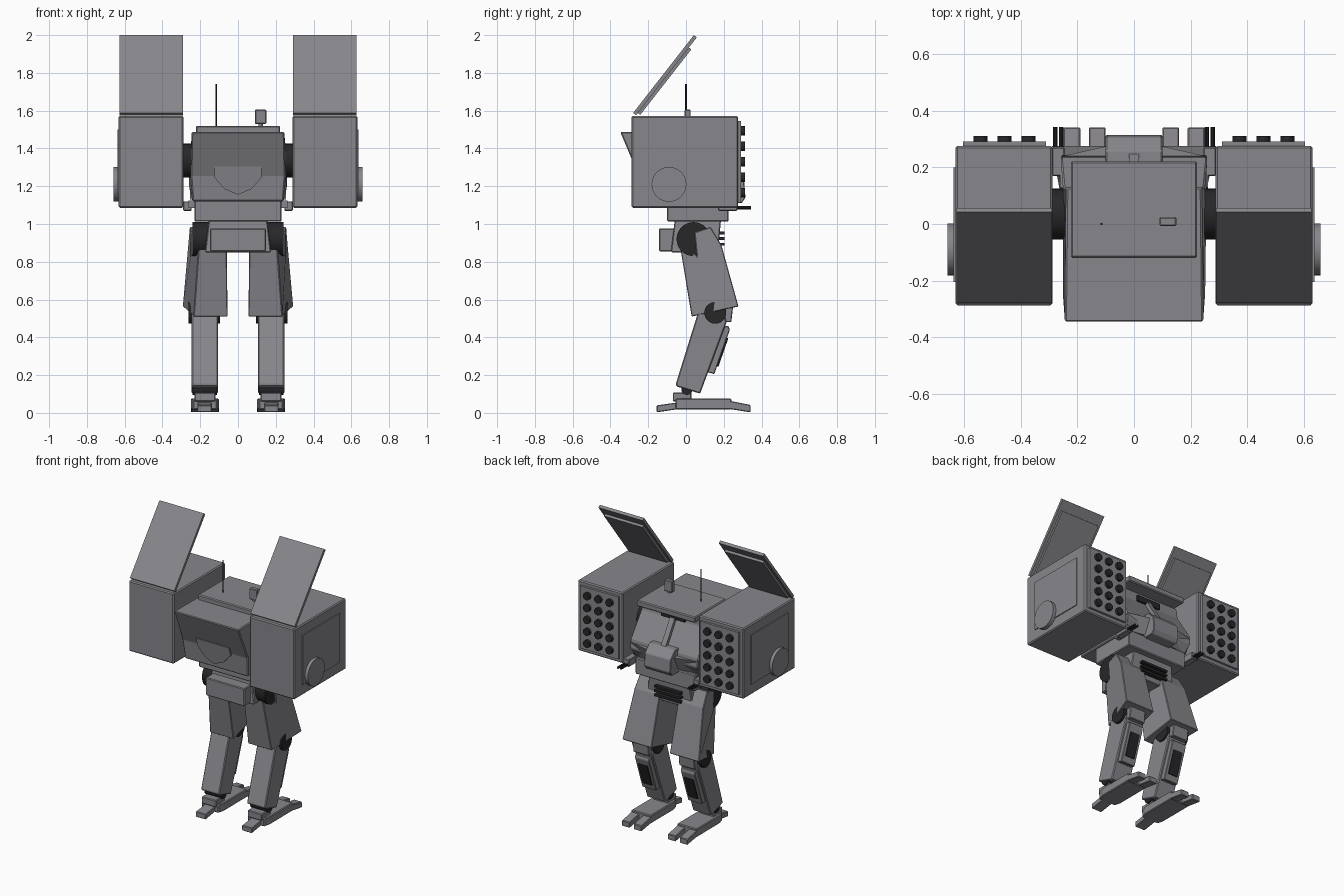
import bpy, bmesh, math
from mathutils import Vector, Matrix

if "Cube" in bpy.data.objects:
    bpy.data.objects.remove(bpy.data.objects["Cube"])


def material(name, rgb):
    m = bpy.data.materials.new(name)
    m.diffuse_color = (*rgb, 1)
    m.use_nodes = True
    m.node_tree.nodes["Principled BSDF"].inputs["Base Color"].default_value = m.diffuse_color
    return m


dark = material("dark_metal", (.02, .02, .022))
grey = material("armour_grey", (.245, .24, .262))


def finish(name, bm, mirror=False, bevel=0.0, mat=grey, smooth=False):
    bmesh.ops.recalc_face_normals(bm, faces=bm.faces)
    me = bpy.data.meshes.new(name)
    bm.to_mesh(me)
    bm.free()
    ob = bpy.data.objects.new(name, me)
    bpy.context.collection.objects.link(ob)
    me.materials.append(mat)
    if smooth:
        bpy.ops.object.select_all(action='DESELECT')
        ob.select_set(True)
        bpy.context.view_layer.objects.active = ob
        bpy.ops.object.shade_smooth_by_angle(angle=math.radians(35))
    if bevel:
        m = ob.modifiers.new("bevel", 'BEVEL')
        m.width, m.segments, m.limit_method = bevel, 1, 'ANGLE'
    if mirror:
        ob.modifiers.new("mirror", 'MIRROR')
    return ob


def loft(name, a, b, **kw):
    """Solid between two matching outlines."""
    bm = bmesh.new()
    va, vb = [bm.verts.new(p) for p in a], [bm.verts.new(p) for p in b]
    n = len(a)
    bm.faces.new(va)
    bm.faces.new(vb[::-1])
    for i in range(n):
        j = (i + 1) % n
        bm.faces.new((va[j], va[i], vb[i], vb[j]))
    return finish(name, bm, **kw)


def side(name, pts, x0, x1, **kw):
    """Side (y, z) profile spanning x0..x1; either may be a list per point."""
    x0s = x0 if isinstance(x0, list) else [x0] * len(pts)
    x1s = x1 if isinstance(x1, list) else [x1] * len(pts)
    return loft(name, [(x, *p) for x, p in zip(x0s, pts)],
                [(x, *p) for x, p in zip(x1s, pts)], **kw)


def box(name, x, y, z, **kw):
    return side(name, [(y[0], z[0]), (y[1], z[0]), (y[1], z[1]), (y[0], z[1])], x[0], x[1], **kw)


def rods(name, ends, r, seg=24, mirror=False, mat=grey):
    """Cylinders between pairs of points, in one mesh."""
    bm = bmesh.new()
    for a, b in ends:
        a, b = Vector(a), Vector(b)
        rot = (b - a).to_track_quat('Z', 'Y').to_matrix().to_4x4()
        bmesh.ops.create_cone(bm, cap_ends=True, segments=seg, radius1=r, radius2=r,
                              depth=(b - a).length, matrix=Matrix.Translation((a + b) / 2) @ rot)
    return finish(name, bm, mirror=mirror, mat=mat, smooth=True)


# torso hull with overhanging brow at the front and sloped back
hull = [(-.348, 1.487), (-.25, 1.255), (-.235, 1.12), (.2, 1.12), (.245, 1.19), (.235, 1.25), (.13, 1.42), (.13, 1.487)]
hx = [.245, .25, .24, .24, .26, .26, .25, .24]
side("torso", hull, [-x for x in hx], hx, bevel=.006)
box("roof_hatch", (-.223, .223), (-.12, .222), (1.48, 1.52), bevel=.006)
box("vision_slot", (-.09, .09), (.12, .145), (1.42, 1.46), mat=dark)

# chest shield on the front
shield = [(-.125, 1.305), (.125, 1.305), (.125, 1.245), (.07, 1.185), (0, 1.155), (-.07, 1.185), (-.125, 1.245)]
loft("chest_shield", [(x, -.278 if z > 1.3 else -.26, z) for x, z in shield],
     [(x, -.2, z) for x, z in shield])

# back prow, box and rail
loft("back_prow", [(-.255, .2, 1.13), (-.1, .225, 1.13), (.1, .225, 1.13), (.255, .2, 1.13)],
     [(-.255, .24, 1.23), (-.1, .275, 1.23), (.1, .275, 1.23), (.255, .24, 1.23)])
side("back_box", [(.2, 1.11), (.295, 1.11), (.315, 1.14), (.308, 1.225), (.26, 1.275), (.2, 1.275)],
     -.1, .1, bevel=.004)
side("back_rail", [(.12, 1.43), (.15, 1.43), (.25, 1.27), (.22, 1.25)], -.018, .018)

# roof fittings
rods("antenna", [((-.115, 0, 1.5), (-.115, 0, 1.74))], .004, 8, mat=dark)
rods("sight_stalk", [((.12, .008, 1.51), (.12, .008, 1.55))], .012, 12)
box("sight", (.09, .15), (-.007, .024), (1.53, 1.605), bevel=.004)

# waist and pelvis
box("waist", (-.23, .23), (-.1, .225), (1.012, 1.125), bevel=.006)
loft("pelvis", [(-.175, -.08, .85), (.175, -.08, .85), (.175, .17, .85), (-.175, .17, .85)],
     [(-.155, -.06, 1.02), (.155, -.06, 1.02), (.155, .185, 1.02), (-.155, .185, 1.02)], bevel=.005)
box("pelvis_front", (-.148, .148), (-.142, -.06), (.855, .977), bevel=.005)
for i in range(3):
    box("pelvis_grille", (-.1, .1), (.16, .204), (.885 + i * .03, .9 + i * .03), mat=dark)

# shoulders and missile pods
rods("shoulder", [((.22, .035, 1.335), (.3, .035, 1.335))], .09, 32, True, dark)
box("pod", (.289, .632), (-.288, .276), (1.086, 1.572), mirror=True, bevel=.007)
box("pod_side_panel", (.62, .638), (-.205, .2), (1.16, 1.5), mirror=True)
rods("pod_side_disc", [((.62, -.09, 1.21), (.66, -.09, 1.21))], .092, 32, True)
box("tube_plate", (.312, .605), (.26, .292), (1.115, 1.545), mirror=True)
rods("missile_tubes", [((x, .28, 1.165 + i * .082), (x, .312, 1.165 + i * .082))
                       for x in (.373, .458, .543) for i in range(5)], .025, 16, True, dark)


# raised pod lid: distances along the lid (t) and through it (n)
def lid(t, n):
    return (-.28 + .615 * t + .788 * n, 1.588 + .788 * t - .615 * n)


def lid_plate(t0, t1, n0, n1):
    return [lid(t0, n0), lid(t1, n0), lid(t1, n1), lid(t0, n1)]


side("pod_lid", lid_plate(0, .523, 0, .02), .29, .628, mirror=True)
side("pod_lid_lining", lid_plate(.015, .455, .018, .036), .312, .606, mirror=True)

# small twin guns beside the waist
box("gun_bracket", (.2, .262), (.13, .19), (1.085, 1.125), mirror=True)
box("gun_body", (.245, .29), (.17, .272), (1.07, 1.12), mirror=True, bevel=.004)
rods("gun_barrels", [((x, .25, 1.086), (x, .343, 1.086)) for x in (.257, .279)], .008, 10, True, dark)

# legs
rods("hip_joint", [((.1, .04, .92), (.24, .04, .92))], .09, 32, True, dark)
thigh = [(-.036, .91), (.03, .51), (.278, .563), (.187, .89), (.13, .985), (.045, .955), (.058, .83)]
side("thigh", thigh, [.06, .055, .07, .07, .07, .07, .06],
     [.205, .235, .293, .262, .255, .25, .25], mirror=True, bevel=.004)
side("thigh_front", [(-.036, .91), (-.02, .84), (.08, .84), (.08, .985), (-.01, .965)], .06, .203, mirror=True)
rods("knee_joint", [((.095, .155, .53), (.262, .155, .53))], .058, 24, True, dark)
side("knee_pad", [(.2, .48), (.24, .48), (.25, .57), (.2, .58)], .115, .235, mirror=True, bevel=.004)
side("shin", [(.06, .52), (-.055, .15), (-.05, .14), (.075, .102), (.215, .48), (.2, .54), (.09, .56)],
     .105, .245, mirror=True, bevel=.006)
side("calf_guard", [(.18, .46), (.1, .22), (.15, .205), (.232, .44), (.225, .46)],
     .12, .23, mirror=True, bevel=.004)
side("calf_vent", [(.2, .4), (.15, .25), (.172, .245), (.224, .395)], .14, .21, mirror=True, mat=dark)

# feet
rods("ankle_joint", [((.11, .005, .125), (.24, .005, .125))], .03, 16, True, dark)
box("ankle_block", (.12, .23), (-.07, .03), (.06, .107), mirror=True, bevel=.005)
plan = [(.112, -.055), (.238, -.055), (.25, -.01), (.25, .24), (.1, .24), (.1, -.01)]
loft("foot", [(*p, .018) for p in plan], [(*p, .075) for p in plan], mirror=True, bevel=.005)
toe = [(.22, .022), (.342, .003), (.342, .042), (.22, .066)]
for x in (.1, .19):
    side("toe", toe, x, x + .06, mirror=True, bevel=.004)
side("heel", [(-.04, .02), (-.155, .003), (-.155, .04), (-.04, .056)], .138, .215, mirror=True, bevel=.004)
